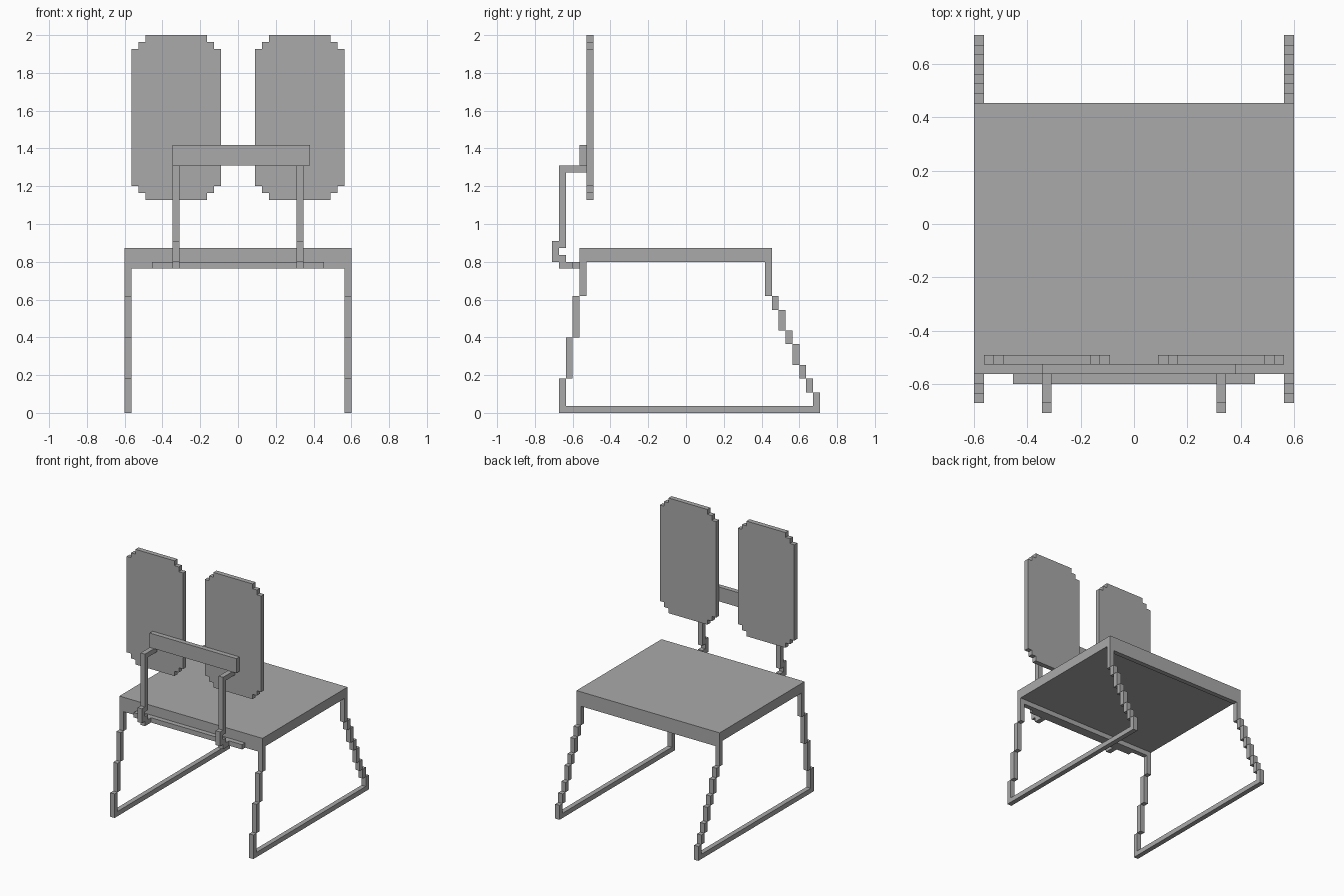
import bpy, bmesh
from mathutils import Vector

# Everything sits on a regular block grid, 55 blocks high
U = 2 / 55

cube = bpy.data.objects.get("Cube")
if cube:
    bpy.data.objects.remove(cube)

grey = bpy.data.materials.new("plain_grey")
grey.use_nodes = True
colour = (0.4, 0.4, 0.4, 1)
grey.diffuse_color = colour
grey.node_tree.nodes["Principled BSDF"].inputs["Base Color"].default_value = colour


def finish(name, bm):
    bmesh.ops.recalc_face_normals(bm, faces=bm.faces)
    mesh = bpy.data.meshes.new(name)
    bm.to_mesh(mesh)
    bm.free()
    mesh.materials.append(grey)
    obj = bpy.data.objects.new(name, mesh)
    bpy.context.scene.collection.objects.link(obj)
    return obj


def add_box(bm, xs, ys, zs):
    """Box given by its (low, high) range on each axis, in blocks."""
    verts = bmesh.ops.create_cube(bm, size=1)["verts"]
    for v in verts:
        v.co = Vector([U * (r[0] + (c + 0.5) * (r[1] - r[0]))
                       for c, r in zip(v.co, (xs, ys, zs))])


def boxes(name, ranges):
    bm = bmesh.new()
    for r in ranges:
        add_box(bm, *r)
    return finish(name, bm)


def staircase(xs, y, step, heights):
    """One-block-thick leg whose pieces shift by step as they rise."""
    return [(xs, (y + i * step, y + i * step + 1), (lo, hi))
            for i, (lo, hi) in enumerate(zip(heights, heights[1:]))]


def panel(name, centre):
    """Flat back panel with stepped corners, extruded from its outline."""
    quarter = [(6.5, 10), (5.5, 10), (5.5, 11), (4.5, 11), (4.5, 12)]
    outline = []
    for sx, sz in ((1, 1), (-1, 1), (-1, -1), (1, -1)):
        corner = quarter if sx * sz > 0 else quarter[::-1]
        outline += [(sx * x, sz * z) for x, z in corner]
    bm = bmesh.new()
    face = bm.faces.new([bm.verts.new((U * (centre + x), -14.5 * U, U * (43 + z)))
                         for x, z in outline])
    ext = bmesh.ops.extrude_face_region(bm, geom=[face])["geom"]
    bmesh.ops.translate(bm, vec=(0, U, 0),
                        verts=[e for e in ext if isinstance(e, bmesh.types.BMVert)])
    return finish(name, bm)


# Seat slab with an apron under the front and back edges
boxes("seat", [((-16.5, 16.5), (-15.5, 12.5), (22, 24))])
for name, y in (("front_apron", -15.5), ("back_apron", 11.5)):
    boxes(name, [((-15.5, 15.5), (y, y + 1), (21, 22))])

for side, sign in (("left", 1), ("right", -1)):
    # Sledge legs and floor runner
    xs = tuple(sorted((sign * 15.5, sign * 16.5)))
    boxes(side + "_front_leg", staircase(xs, -18.5, 1, (0, 5, 11, 17, 22)))
    boxes(side + "_back_leg",
          staircase(xs, 18.5, -1, (0, 3, 5, 7, 10, 12, 15, 17, 22)))
    boxes(side + "_runner", [(xs, (-17.5, 18.5), (0, 1))])

    # Bent upright carrying the back
    xs = tuple(sorted((sign * 8.5, sign * 9.5)))
    boxes(side + "_back_post", [
        (xs, (-18.5, -16.5), (21, 22)),
        (xs, (-18.5, -17.5), (22, 23)),
        (xs, (-19.5, -18.5), (22, 25)),
        (xs, (-18.5, -17.5), (24, 36)),
        (xs, (-17.5, -14.5), (35, 36)),
    ])
    panel(side + "_back_panel", sign * 9)

# Cross bars joining the uprights
boxes("lower_cross_bar", [((-12.5, 12.5), (-16.5, -15.5), (21, 22))])
boxes("upper_cross_bar", [((-9.5, 10.5), (-15.5, -14.5), (36, 39))])
